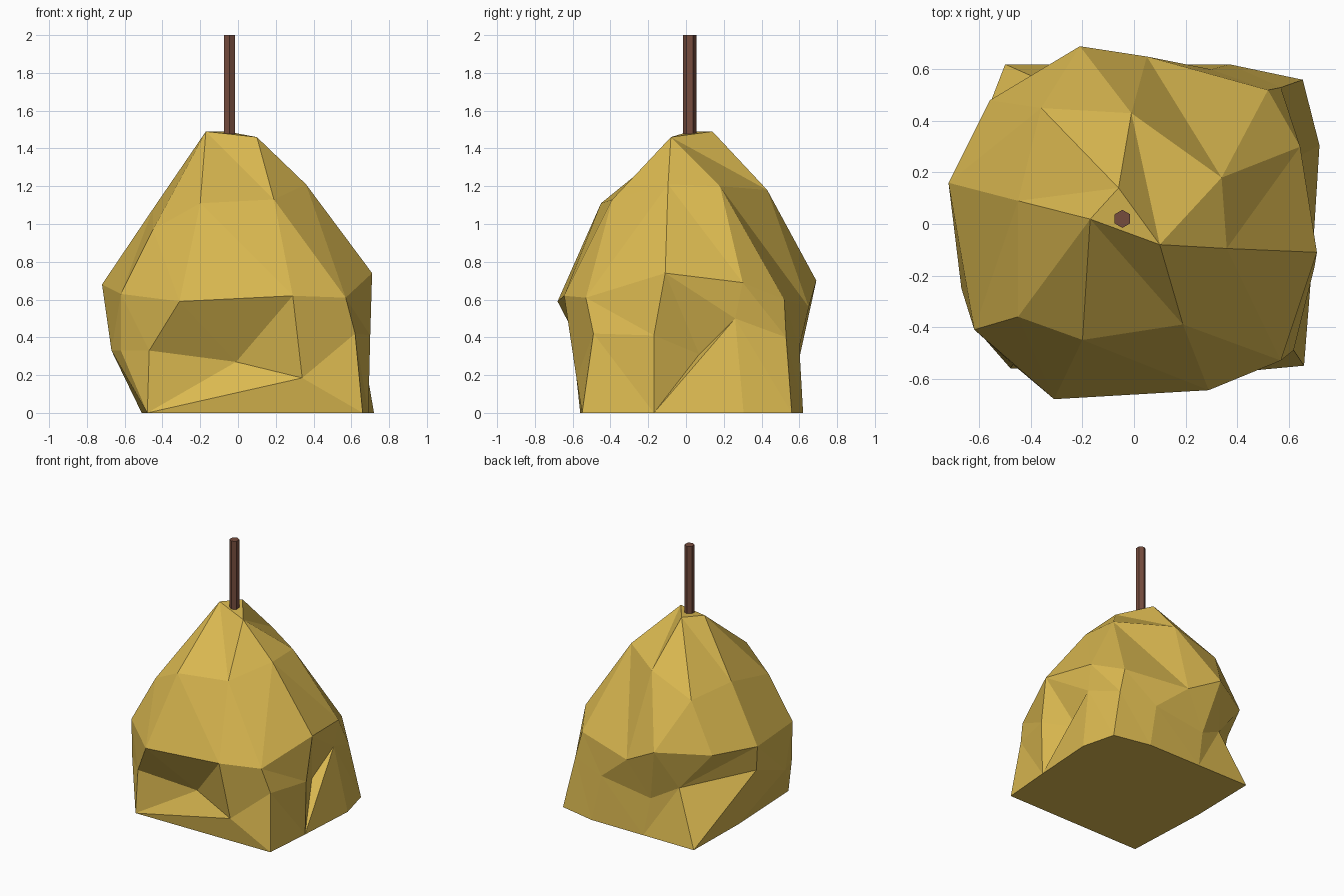
import bpy, bmesh, math

if "Cube" in bpy.data.objects:
    bpy.data.objects.remove(bpy.data.objects["Cube"])


def material(name, rgb):
    m = bpy.data.materials.new(name)
    m.diffuse_color = (*rgb, 1)
    m.use_nodes = True
    m.node_tree.nodes["Principled BSDF"].inputs["Base Color"].default_value = m.diffuse_color
    return m


straw = material("straw yellow", (0.70, 0.48, 0.08))
wood = material("dark brown wood", (0.18, 0.073, 0.048))

# Cross-section rings of the stack, each counter-clockwise from the left side
tip = [(-.17, .019, 1.49), (.1, -.08, 1.46), (-.06, .14, 1.49)]
shoulder = [(-.45, -.36, .97), (-.20, -.45, 1.11), (.19, -.39, 1.13), (.36, -.095, 1.21),
            (.34, .18, 1.2), (-.01, .43, 1.18), (-.36, .45, 1.05), (-.45, .09, 1.08)]
eaves = [(-.62, -.41, .63), (-.31, -.68, .59), (.29, -.645, .62), (.57, -.53, .61),
         (.71, -.11, .74), (.645, .30, .69), (.52, .52, .60), (.05, .65, .56),
         (-.21, .69, .70), (-.56, .48, .69), (-.72, .16, .68)]
waist = [(-.67, -.25, .33), (-.62, -.40, .33), (-.47, -.545, .33), (-.01, -.48, .27),
         (.34, -.58, .185), (.62, -.49, .42), (.70, -.17, .41), (.58, .07, .31),
         (.634, .26, .50), (.57, .53, .40), (.30, .60, .35), (-.12, .60, .29),
         (-.32, .54, .40), (-.69, .13, .48)]
base = [(x, y, 0) for x, y in [(-.48, -.56), (.66, -.55), (.69, -.17), (.72, .305), (.655, .56),
                               (.37, .62), (-.07, .62), (-.5, .62), (-.51, .09)]]


def angle(v):
    return math.atan2(v.co.y - .02, v.co.x + .045)


def stitch(bm, up, low):
    """Join two rings of different counts with triangles, walking by angle."""
    i = j = 0
    ua = [angle(v) for v in up] + [angle(up[0]) + math.tau]
    la = [angle(v) for v in low] + [angle(low[0]) + math.tau]
    while i < len(up) or j < len(low):
        u, l = up[i % len(up)], low[j % len(low)]
        if j == len(low) or (i < len(up) and ua[i + 1] < la[j + 1]):
            i += 1
            bm.faces.new((u, l, up[i % len(up)]))
        else:
            j += 1
            bm.faces.new((u, l, low[j % len(low)]))


def finish(bm, name, mat):
    bmesh.ops.recalc_face_normals(bm, faces=bm.faces[:])
    me = bpy.data.meshes.new(name)
    bm.to_mesh(me)
    bm.free()
    me.materials.append(mat)
    bpy.context.collection.objects.link(bpy.data.objects.new(name, me))


# Straw stack
bm = bmesh.new()
rings = [[bm.verts.new(p) for p in r] for r in (tip, shoulder, eaves, waist, base)]
for up, low in zip(rings, rings[1:]):
    stitch(bm, up, low)
bm.faces.new(rings[0])
bm.faces.new(rings[-1][::-1])
finish(bm, "hay_stack", straw)

# Six-sided centre pole
bm = bmesh.new()
bmesh.ops.create_cone(bm, cap_ends=True, segments=6, radius1=.035, radius2=.035, depth=.56)
bmesh.ops.translate(bm, verts=bm.verts[:], vec=(-.045, .02, 1.72))
finish(bm, "centre_pole", wood)
